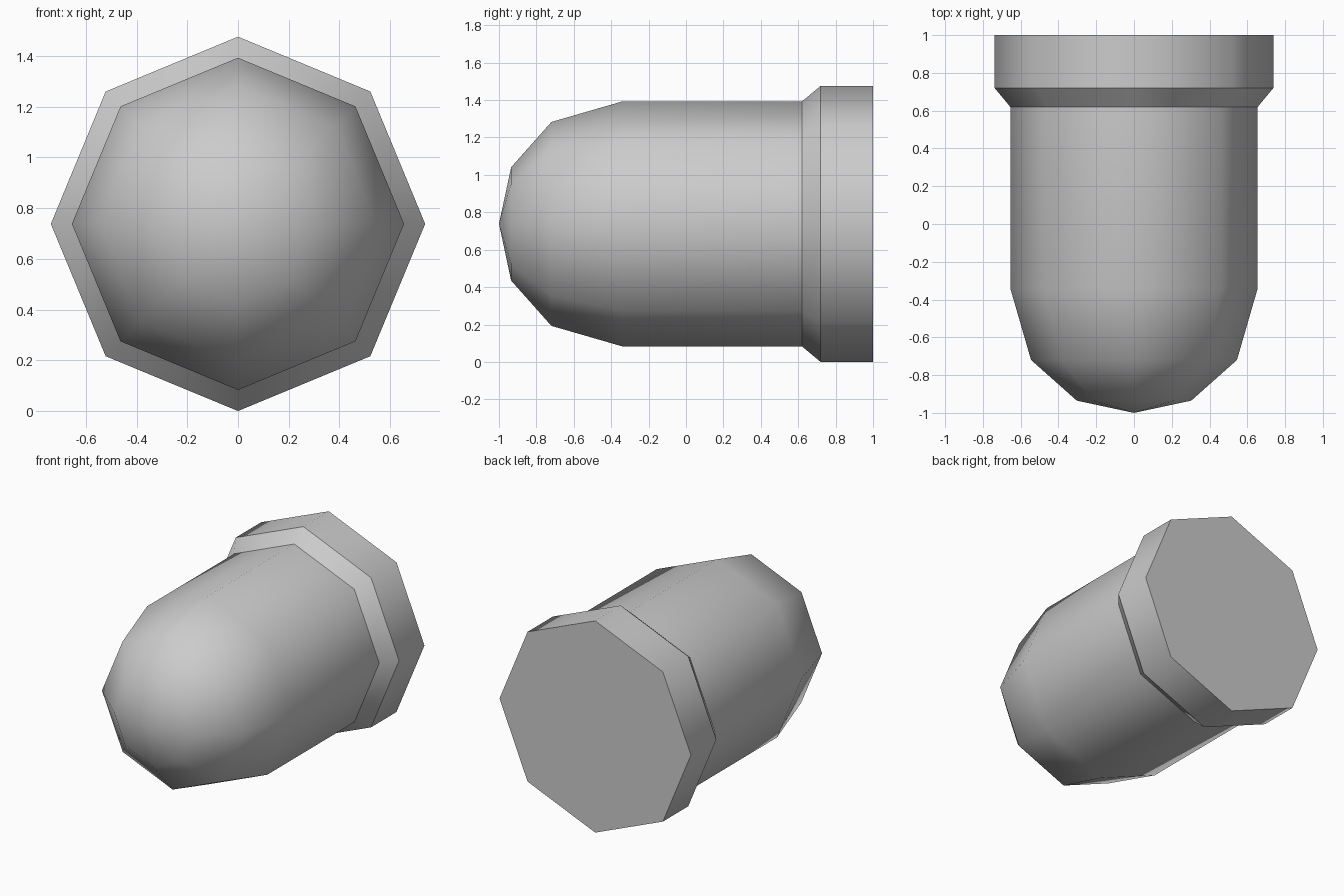
import bpy
import bmesh
import math

cube = bpy.data.objects.get("Cube")
if cube:
    bpy.data.objects.remove(cube, do_unlink=True)

SIDES = 8
CENTRE_Z = 0.738

# One plain grey for the whole model
grey = bpy.data.materials.new("plain_grey")
grey.use_nodes = True
colour = (0.6, 0.6, 0.6, 1)
grey.diffuse_color = colour
grey.node_tree.nodes["Principled BSDF"].inputs["Base Color"].default_value = colour

# Profile from nose to back as (y, radius, crease)
nose_y = -1.0
profile = [
    (-0.935, 0.303, False),  # nose cap
    (-0.72, 0.545, False),   # dome
    (-0.34, 0.655, False),   # start of the straight body
    (0.62, 0.655, True),     # body meets collar
    (0.72, 0.738, True),     # collar bevel
    (1.0, 0.738, True),      # back edge
]


def ring(bm, y, radius):
    """Octagon of vertices around the y axis, with a corner at the top."""
    angles = [math.tau * i / SIDES for i in range(SIDES)]
    return [bm.verts.new((radius * math.cos(a), y, CENTRE_Z + radius * math.sin(a)))
            for a in angles]


bm = bmesh.new()
tip = bm.verts.new((0, nose_y, CENTRE_Z))
rings = [ring(bm, y, r) for y, r, _ in profile]

# Nose fan, side bands and flat back
for i in range(SIDES):
    j = (i + 1) % SIDES
    bm.faces.new((tip, rings[0][i], rings[0][j]))
    for a, b in zip(rings, rings[1:]):
        bm.faces.new((a[i], b[i], b[j], a[j]))
bm.faces.new(rings[-1])
bmesh.ops.recalc_face_normals(bm, faces=bm.faces)

# Smooth around the body, crisp at the collar and the back
for face in bm.faces:
    face.smooth = True
for verts, (_, _, crease) in zip(rings, profile):
    if crease:
        for i in range(SIDES):
            bm.edges.get((verts[i], verts[(i + 1) % SIDES])).smooth = False

mesh = bpy.data.meshes.new("domed_plug")
bm.to_mesh(mesh)
bm.free()
mesh.materials.append(grey)
plug = bpy.data.objects.new("domed_plug", mesh)
bpy.context.collection.objects.link(plug)
